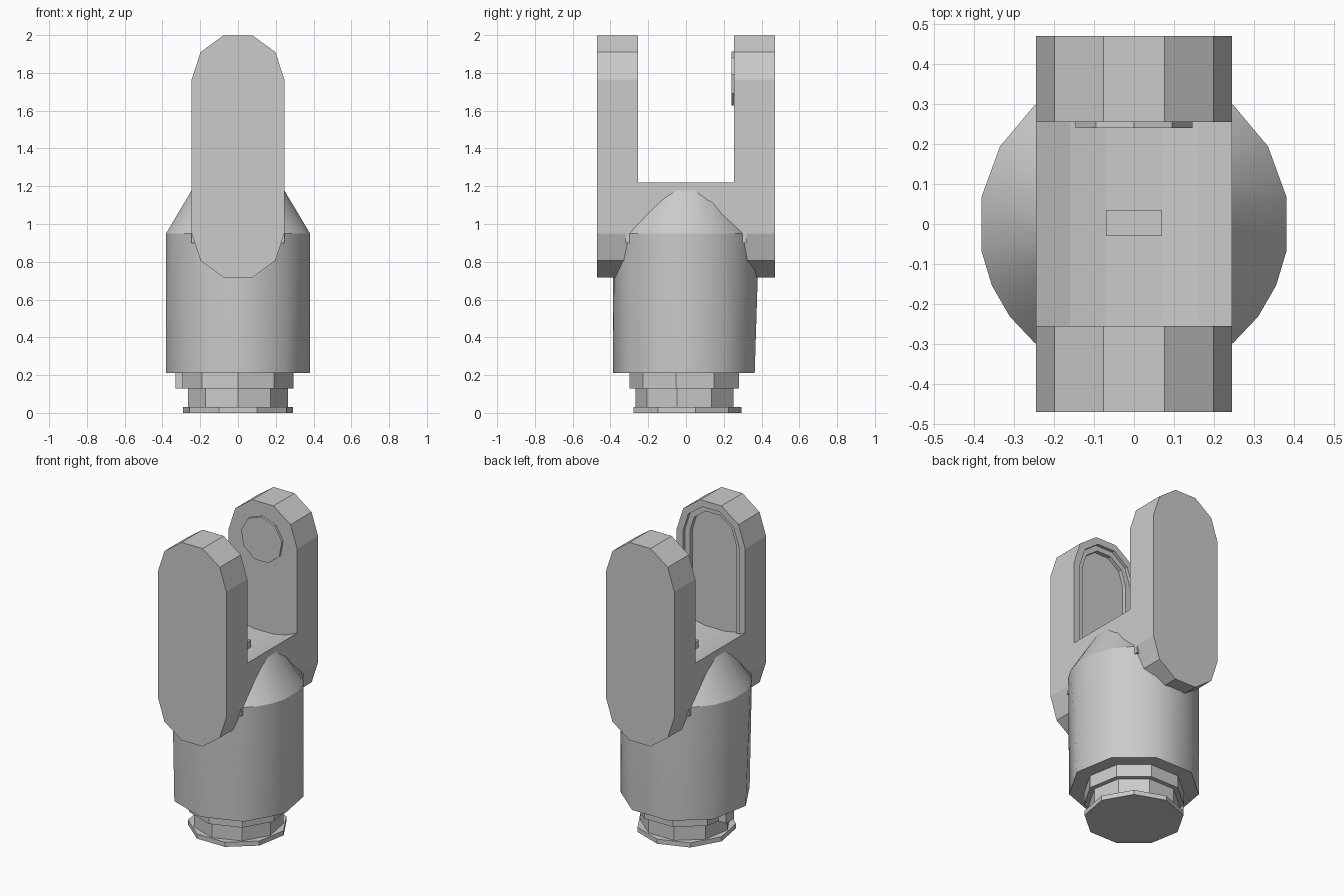
import bpy, bmesh
from math import cos, sin, radians

cube = bpy.data.objects.get("Cube")
if cube:
    bpy.data.objects.remove(cube, do_unlink=True)

grey = bpy.data.materials.new("plain_grey")
grey.use_nodes = True
COLOUR = (0.6, 0.6, 0.6, 1)
grey.diffuse_color = COLOUR
grey.node_tree.nodes["Principled BSDF"].inputs["Base Color"].default_value = COLOUR


def finish(name, bm):
    bmesh.ops.recalc_face_normals(bm, faces=bm.faces)
    mesh = bpy.data.meshes.new(name)
    bm.to_mesh(mesh)
    bm.free()
    mesh.materials.append(grey)
    obj = bpy.data.objects.new(name, mesh)
    bpy.context.collection.objects.link(obj)
    return obj


def prism(name, points, start, end, axis="y"):
    """Extrude a flat outline along y (outline in x, z) or z (outline in x, y)."""
    bm = bmesh.new()
    place = (lambda p, d: (p[0], d, p[1])) if axis == "y" else (lambda p, d: (p[0], p[1], d))
    a, b = ([bm.verts.new(place(p, d)) for p in points] for d in (start, end))
    bm.faces.new(a)
    bm.faces.new(b)
    for i in range(len(a)):
        j = (i + 1) % len(a)
        bm.faces.new((a[i], a[j], b[j], b[i]))
    return finish(name, bm)


def arc(radius, angles, cx=0, cy=0):
    return [(cx + radius * cos(radians(t)), cy + radius * sin(radians(t))) for t in angles]


def nonagon(radius, first, cy=0):
    return arc(radius, [first + 40 * k for k in range(9)], 0, cy)


HALF, TOP, LOW = 0.245, 1.766, 0.95
HALF_TURN = range(0, 181, 36)

# Fork arms
outline = arc(HALF, HALF_TURN, 0, TOP) + arc(HALF, range(180, 361, 36), 0, LOW)
front_arm = prism("front_arm", outline, -0.47, -0.255)
prism("back_arm", outline, 0.255, 0.47)

# Stepped arched recess on the inside of the front arm
for radius, depth in ((0.2, 0.02), (0.165, 0.045)):
    arch = arc(radius, HALF_TURN, 0, TOP) + [(-radius, 1.16), (radius, 1.16)]
    cutter = prism("recess_cutter", arch, -0.255 - depth, -0.2)
    cutter.hide_render = True
    mod = front_arm.modifiers.new("recess", "BOOLEAN")
    mod.object, mod.operation, mod.solver = cutter, "DIFFERENCE", "EXACT"
    bpy.context.view_layer.objects.active = front_arm
    bpy.ops.object.modifier_apply(modifier=mod.name)
    bpy.data.objects.remove(cutter, do_unlink=True)

# Round boss on the inside of the back arm
prism("arm_boss", nonagon(0.148, 90, TOP), 0.24, 0.26)

# Bridge between the arms, with a shallow dished floor
dish = [(HALF, 1.22), (0.16, 1.185), (0.07, 1.168)]
floor = dish + [(-x, z) for x, z in reversed(dish)]
prism("bridge", floor + [(-HALF, 0.9), (HALF, 0.9)], -0.32, 0.32)
prism("floor_key", [(-0.07, -0.03), (0.07, -0.03), (0.07, 0.035), (-0.07, 0.035)],
      1.12, 1.215, "z")

# Body: nine-sided foot blending into a rounder shoulder, then a cone
bm = bmesh.new()
R = 0.387
foot = [bm.verts.new((x, y, 0.21)) for x, y in nonagon(R, -90)]
shoulder, cone, sectors = [], [], []
for k in range(9):
    base = -90 + 40 * k
    n = 2 if 0 <= base + 20 <= 180 else 3
    sectors.append((len(shoulder), n))
    angles = [base + 40 * i / n for i in range(n)]
    shoulder += [bm.verts.new((x, y, LOW)) for x, y in arc(R, angles)]
    cone += [bm.verts.new((x, y, 1.13 + 0.06 * (x / 0.243) ** 2))
             for x, y in arc(0.243, angles)]
count = len(shoulder)
for k, (first, n) in enumerate(sectors):
    ring = [shoulder[(first + i) % count] for i in range(n + 1)]
    a, b = foot[k], foot[(k + 1) % 9]
    for i in range(n):
        bm.faces.new((a if i < n / 2 else b, ring[i + 1], ring[i]))
    bm.faces.new((a, b, ring[(n + 1) // 2]))
tip = bm.verts.new((0, 0, 1.1))
for i in range(count):
    j = (i + 1) % count
    bm.faces.new((shoulder[i], shoulder[j], cone[j], cone[i]))
    bm.faces.new((cone[i], cone[j], tip))
bm.faces.new(foot)
body = finish("body", bm)
bpy.ops.object.select_all(action="DESELECT")
body.select_set(True)
bpy.context.view_layer.objects.active = body
bpy.ops.object.shade_smooth_by_angle(angle=radians(28))

# Collar, neck and flange under the body
prism("collar", nonagon(0.298, -90), 0.13, 0.215, "z")
prism("neck", nonagon(0.268, -90), 0.02, 0.14, "z")
prism("base_flange", nonagon(0.295, 90), 0, 0.03, "z")
prism("collar_tab", [(-0.33, -0.02), (-0.27, -0.02), (-0.27, 0.06), (-0.33, 0.06)],
      0.13, 0.215, "z")
